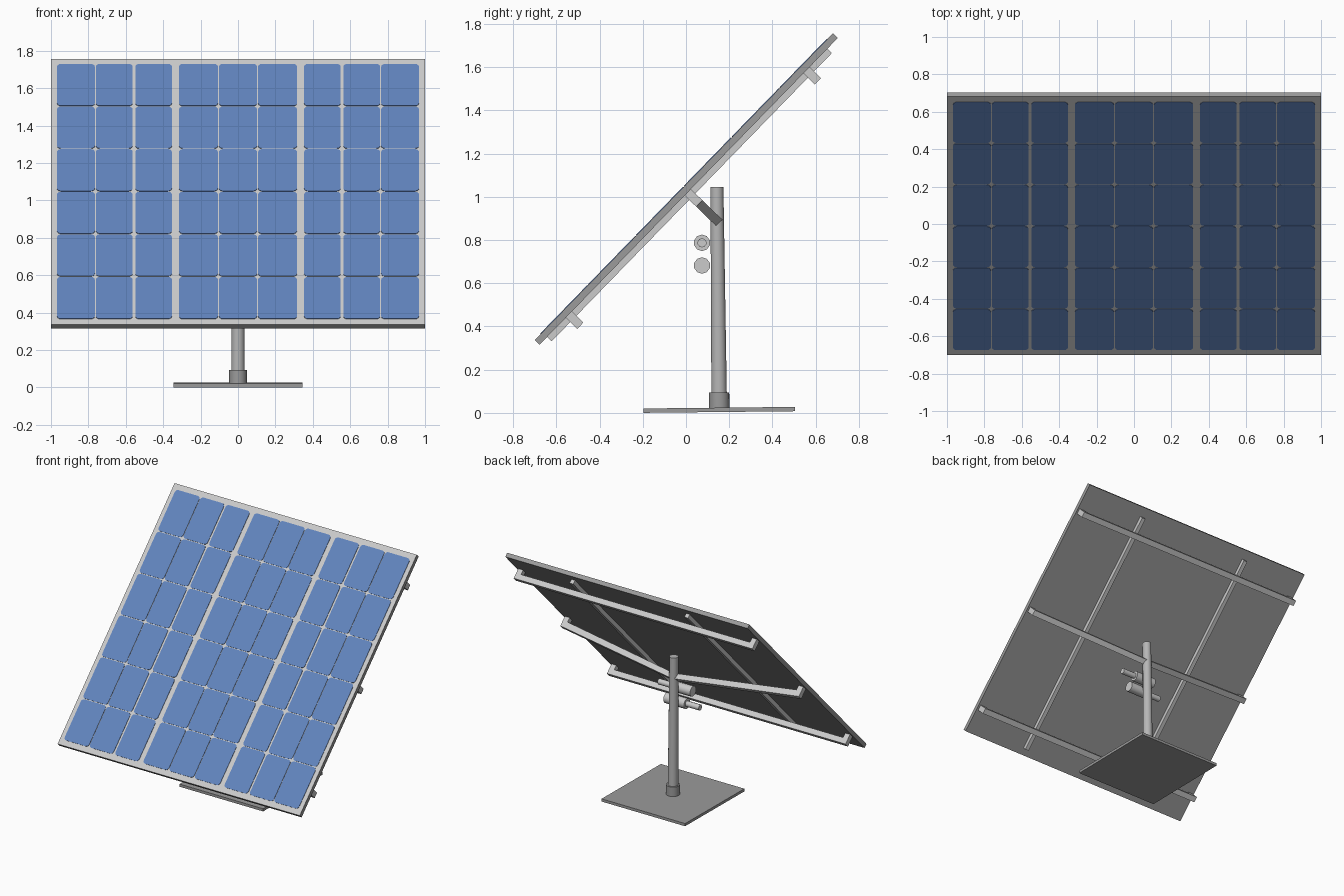
import bpy, bmesh, math
from mathutils import Matrix, Vector

cube = bpy.data.objects.get("Cube")
if cube:
    bpy.data.objects.remove(cube)


def material(name, rgb):
    m = bpy.data.materials.new(name)
    m.use_nodes = True
    m.diffuse_color = (*rgb, 1)
    m.node_tree.nodes["Principled BSDF"].inputs["Base Color"].default_value = (*rgb, 1)
    return m


LIGHT = material("light_grey", (0.60, 0.60, 0.60))
BODY = material("mid_grey", (0.33, 0.33, 0.33))
POLE = material("pole_grey", (0.47, 0.47, 0.47))
BLUE = material("cell_blue", (0.12, 0.23, 0.51))

# Panel frame of reference: x across, y up the slope, z out of the front face
TILT = math.radians(45.8)
W, L, T = 2.0, 1.98, 0.031
PANEL = Matrix.Translation((0, -0.70, 0.337)) @ Matrix.Rotation(TILT, 4, "X")
# The stand leans very slightly
STAND = Matrix.Translation((0, 0.154, 0.004)) @ Matrix.Rotation(math.radians(0.6), 4, "X")


def finish(bm, name, mats, matrix=Matrix(), smooth=False):
    bmesh.ops.recalc_face_normals(bm, faces=bm.faces)
    mesh = bpy.data.meshes.new(name)
    bm.to_mesh(mesh)
    bm.free()
    for m in mats:
        mesh.materials.append(m)
    mesh.transform(matrix)
    ob = bpy.data.objects.new(name, mesh)
    bpy.context.collection.objects.link(ob)
    if smooth:
        bpy.ops.object.select_all(action="DESELECT")
        ob.select_set(True)
        bpy.context.view_layer.objects.active = ob
        bpy.ops.object.shade_smooth_by_angle(angle=math.radians(40))
    return ob


def add_box(bm, lo, hi):
    lo, hi = Vector(lo), Vector(hi)
    m = Matrix.Translation((lo + hi) / 2) @ Matrix.Diagonal((*(hi - lo), 1))
    return bmesh.ops.create_cube(bm, size=1, matrix=m)["verts"]


def add_cone(bm, r1, r2, start, end, sides):
    start, end = Vector(start), Vector(end)
    axis = end - start
    m = Matrix.Translation((start + end) / 2) @ axis.to_track_quat("Z", "Y").to_matrix().to_4x4()
    bmesh.ops.create_cone(bm, cap_ends=True, segments=sides, radius1=r1, radius2=r2,
                          depth=axis.length, matrix=m)


# Panel slab: light front face, darker rim and back
bm = bmesh.new()
add_box(bm, (-W / 2, 0, -T), (W / 2, L, 0))
bmesh.ops.recalc_face_normals(bm, faces=bm.faces)
for f in bm.faces:
    f.material_index = 0 if f.normal.z > 0.9 else 1
finish(bm, "panel_slab", [LIGHT, BODY], PANEL)

# Solar cells: thin plates with rounded corners
half = [(0.353, 0.549), (0.563, 0.760), (0.765, 0.968)]
columns = half + [(-b, -a) for a, b in half]
columns += [(-0.316, -0.107), (-0.102, 0.102), (0.107, 0.316)]
ROWS, MARGIN, GAP, RADIUS, STEPS = 6, 0.037, 0.006, 0.021, 3
pitch = (L - 2 * MARGIN) / ROWS
bm = bmesh.new()
for x0, x1 in columns:
    for row in range(ROWS):
        y0 = MARGIN + row * pitch + GAP / 2
        y1 = y0 + pitch - GAP
        corners = [(x1, y1, -1, -1), (x0, y1, 1, -1), (x0, y0, 1, 1), (x1, y0, -1, 1)]
        ring = []
        for quarter, (cx, cy, sx, sy) in enumerate(corners):
            for k in range(STEPS + 1):
                a = (quarter + k / STEPS) * math.pi / 2
                ring.append(bm.verts.new((cx + RADIUS * (sx + math.cos(a)),
                                          cy + RADIUS * (sy + math.sin(a)), 0)))
        bm.faces.new(ring)
lifted = bmesh.ops.extrude_face_region(bm, geom=bm.faces[:])["geom"]
bmesh.ops.translate(bm, vec=(0, 0, 0.003),
                    verts=[v for v in lifted if isinstance(v, bmesh.types.BMVert)])
finish(bm, "solar_cells", [BLUE], PANEL)

# Battens running up the back
for side, name in ((1, "left"), (-1, "right")):
    bm = bmesh.new()
    add_box(bm, (side * 0.474 - 0.015, 0.05, -0.06), (side * 0.474 + 0.015, 1.91, -T))
    finish(bm, name + "_batten", [LIGHT], PANEL)

# Cross rails with turned-in ends; the middle one bends back to the pole
RAIL_X, RAIL_H, DEPTH, THICK = 0.985, 0.041, 0.105, 0.04
for name, y, mid_depth in (("lower_rail", 0.195, DEPTH), ("middle_rail", 0.984, 0.237),
                           ("upper_rail", 1.772, DEPTH)):
    bm = bmesh.new()
    outline = [(-RAIL_X, -T), (-RAIL_X, -DEPTH), (0, -mid_depth), (RAIL_X, -DEPTH), (RAIL_X, -T),
               (RAIL_X - THICK, -T), (RAIL_X - THICK, -DEPTH + THICK), (0, -mid_depth + THICK),
               (THICK - RAIL_X, -DEPTH + THICK), (THICK - RAIL_X, -T)]
    face = bm.faces.new([bm.verts.new((x, y - RAIL_H / 2, z)) for x, z in outline])
    ext = bmesh.ops.extrude_face_region(bm, geom=[face])["geom"]
    bmesh.ops.translate(bm, vec=(0, RAIL_H, 0),
                        verts=[v for v in ext if isinstance(v, bmesh.types.BMVert)])
    finish(bm, name, [LIGHT], PANEL)

# Ground plate, collar and pole
bm = bmesh.new()
add_box(bm, (-0.345, -0.35, 0), (0.345, 0.35, 0.02))
finish(bm, "base_plate", [BODY], STAND)

bm = bmesh.new()
add_cone(bm, 0.047, 0.047, (0, 0, 0.02), (0, 0, 0.09), 24)
finish(bm, "pole_collar", [BODY], STAND, smooth=True)

bm = bmesh.new()
add_cone(bm, 0.036, 0.030, (0, 0, 0.02), (0, 0, 1.042), 24)
finish(bm, "pole", [POLE], STAND, smooth=True)

# Two drive cylinders with rods, facing opposite ways
for name, z, d in (("upper_actuator", 0.787, 1), ("lower_actuator", 0.682, -1)):
    bm = bmesh.new()
    add_cone(bm, 0.038, 0.038, (-0.11 * d, 0.074, z), (0.06 * d, 0.074, z), 10)
    add_cone(bm, 0.021, 0.021, (0.06 * d, 0.074, z), (0.17 * d, 0.074, z), 10)
    finish(bm, name, [LIGHT], smooth=True)
